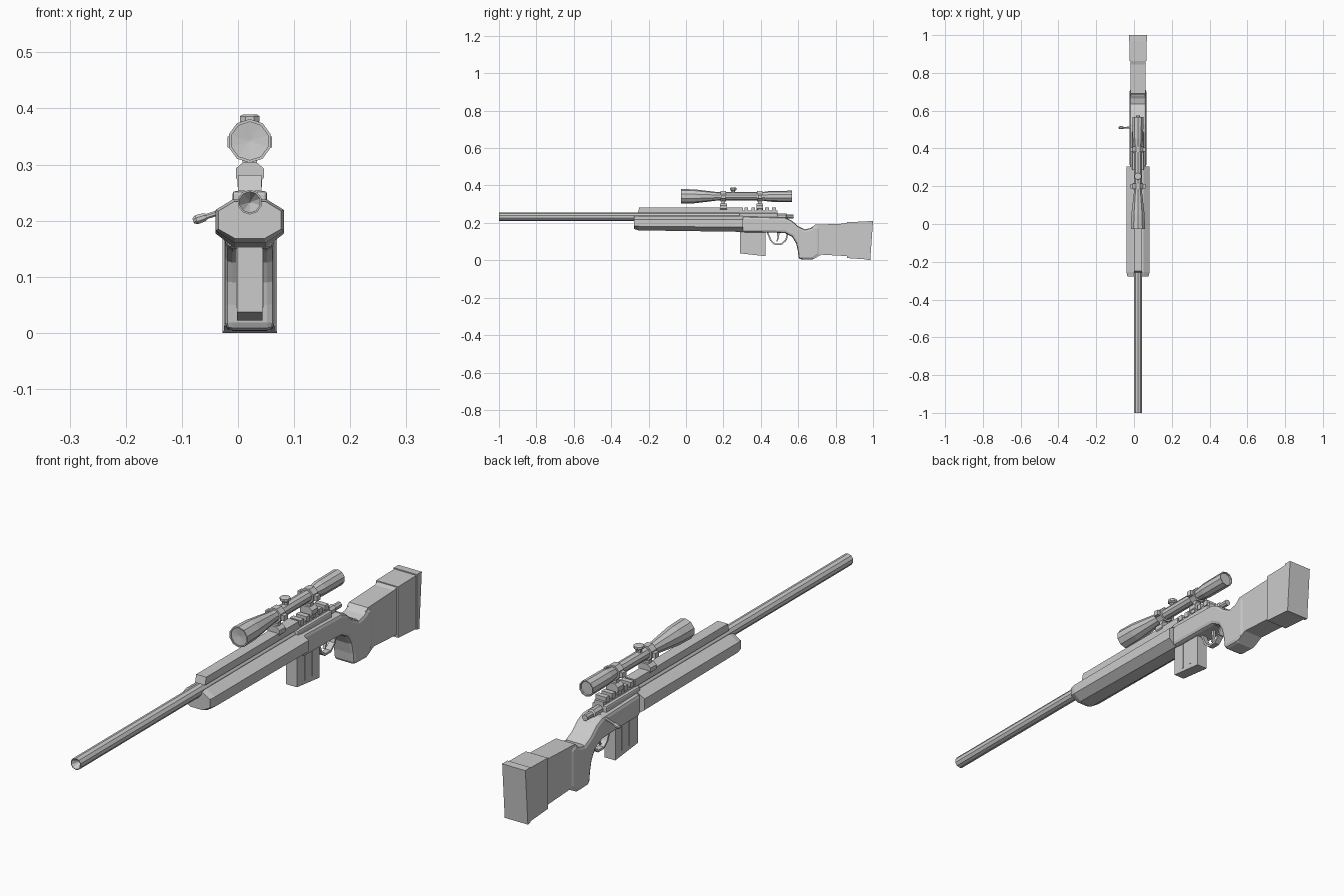
import bpy, bmesh, math
from mathutils import Vector

cube = bpy.data.objects.get("Cube")
if cube:
    bpy.data.objects.remove(cube)

CX = 0.021                      # centre line of the rifle
grey = bpy.data.materials.new("plain grey")
grey.use_nodes = True
colour = (0.6, 0.6, 0.6, 1)
grey.diffuse_color = colour
grey.node_tree.nodes["Principled BSDF"].inputs["Base Color"].default_value = colour


def finish(name, bm, bevel=0):
    bmesh.ops.recalc_face_normals(bm, faces=bm.faces)
    mesh = bpy.data.meshes.new(name)
    bm.to_mesh(mesh)
    bm.free()
    mesh.materials.append(grey)
    ob = bpy.data.objects.new(name, mesh)
    bpy.context.collection.objects.link(ob)
    if bevel:
        mod = ob.modifiers.new("Bevel", "BEVEL")
        mod.width = bevel
        mod.segments = 2
        mod.limit_method = "ANGLE"
        mod.angle_limit = math.radians(50)
    return ob


def side_prism(name, profile, half, bevel=0):
    """Outline in (y, z), extruded across the width."""
    bm = bmesh.new()
    face = bm.faces.new([bm.verts.new((CX - half, y, z)) for y, z in profile])
    new = bmesh.ops.extrude_face_region(bm, geom=[face])["geom"]
    verts = [g for g in new if isinstance(g, bmesh.types.BMVert)]
    bmesh.ops.translate(bm, verts=verts, vec=(2 * half, 0, 0))
    return finish(name, bm, bevel)


def box(name, half, y0, y1, z0, z1, bevel=0):
    return side_prism(name, [(y0, z0), (y1, z0), (y1, z1), (y0, z1)], half, bevel)


def loft(name, rings):
    """Skin between matching rings of points and cap both ends."""
    bm = bmesh.new()
    rows = [[bm.verts.new(p) for p in ring] for ring in rings]
    n = len(rows[0])
    for a, b in zip(rows, rows[1:]):
        for i in range(n):
            j = (i + 1) % n
            bm.faces.new((a[i], a[j], b[j], b[i]))
    bm.faces.new(rows[0])
    bm.faces.new(rows[-1])
    return finish(name, bm)


def lathe(name, profile, start, direction, sides=10):
    """Profile of (distance, radius) turned about a line."""
    d = Vector(direction).normalized()
    up = Vector((0, 0, 1)) if abs(d.z) < 0.9 else Vector((0, 1, 0))
    u = d.cross(up).normalized()
    v = u.cross(d)
    rings = []
    for t, r in profile:
        ring = []
        for i in range(sides):
            a = math.tau * (i + 0.5) / sides
            ring.append(Vector(start) + d * t + r * (math.cos(a) * u + math.sin(a) * v))
        rings.append(ring)
    return loft(name, rings)


def mirrored(half_section, y):
    """Right half of an (x, z) section, mirrored about the centre line."""
    pts = [(CX + x, y, z) for x, z in half_section]
    return pts + [(CX - x, y, z) for x, z in reversed(half_section)]


# Barrel with a countersunk muzzle
lathe("barrel", [(0.03, 0.001), (0, 0.019), (0, 0.022), (1.35, 0.022)],
      (CX, -1, 0.233), (0, 1, 0))

# Forend: faceted trough with a cut-back nose
section = [(0.028, 0.152), (0.061, 0.177), (0.061, 0.219), (0.03, 0.238)]
nose = [(0.026, 0.168), (0.056, 0.185), (0.056, 0.217), (0.028, 0.234)]
front = [(0.028, 0.16), (0.061, 0.182), (0.061, 0.219), (0.03, 0.238)]
loft("forend", [mirrored(nose, -0.278), mirrored(front, -0.255), mirrored(section, 0.305)])

# Receiver bed, wrist and grip in one curved piece
side_prism("grip_stock", [
    (0.3, 0.15), (0.47, 0.148), (0.53, 0.145), (0.568, 0.125), (0.589, 0.09),
    (0.598, 0.05), (0.603, 0.005), (0.675, 0.003), (0.715, 0.027), (0.715, 0.18),
    (0.69, 0.188), (0.665, 0.172), (0.635, 0.165), (0.6, 0.182),
    (0.565, 0.213), (0.53, 0.229), (0.3, 0.235)], 0.044, 0.014)

# Shoulder stock and butt
side_prism("shoulder_stock", [
    (0.68, 0.006), (0.725, 0.03), (0.87, 0.022), (0.87, 0.204), (0.845, 0.196),
    (0.69, 0.19), (0.68, 0.18)], 0.04)
side_prism("butt", [(0.862, 0.012), (0.975, 0.004), (0.975, 0.207), (0.862, 0.205)], 0.046)
side_prism("butt_pad", [(0.97, 0.002), (0.985, 0), (1, 0.21), (0.97, 0.211)], 0.0485)

# Magazine with side ribs
side_prism("magazine", [(0.29, 0.037), (0.425, 0.022), (0.425, 0.17), (0.29, 0.17)], 0.0225)
for y in (0.335, 0.38):
    box("magazine_rib", 0.0245, y, y + 0.008, 0.045, 0.155)

# Receiver top, sight rail and teeth
box("receiver", 0.031, 0.285, 0.49, 0.215, 0.253, 0.006)
side_prism("top_rail", [(-0.257, 0.253), (0.305, 0.253), (0.305, 0.281), (-0.25, 0.281)], 0.021)
box("rear_rail", 0.019, 0.3, 0.49, 0.245, 0.266)
for i in range(5):
    box("rail_tooth", 0.022, 0.312 + i * 0.037, 0.332 + i * 0.037, 0.26, 0.281)

# Bolt and its handle
lathe("bolt", [(0, 0.017), (0.085, 0.017), (0.09, 0.012), (0.125, 0.012)],
      (CX, 0.45, 0.235), (0, 1, 0), 8)
lathe("bolt_handle", [(0, 0.006), (0.08, 0.005), (0.085, 0.008), (0.1, 0.009), (0.106, 0.005)],
      (CX, 0.51, 0.232), (-1, 0, -0.32), 8)

# Trigger guard: open six-sided loop, and trigger
hexagon = [(0.435, 0.15), (0.455, 0.103), (0.475, 0.086), (0.51, 0.086), (0.535, 0.108), (0.545, 0.15)]
for (y0, z0), (y1, z1) in zip(hexagon, hexagon[1:]):
    along = Vector((0, y1 - y0, z1 - z0))
    side = Vector((0, -along.z, along.y)).normalized() * 0.004
    side_prism("trigger_guard", [(y0 - side.y, z0 - side.z), (y1 - side.y, z1 - side.z),
                                 (y1 + side.y, z1 + side.z), (y0 + side.y, z0 + side.z)], 0.011)
side_prism("trigger", [(0.485, 0.15), (0.5, 0.15), (0.497, 0.12), (0.487, 0.1),
                       (0.483, 0.102), (0.489, 0.122)], 0.005)

# Scope: flared objective, tube and eyepiece with recessed ends
SZ = 0.342
lathe("scope", [
    (0.008, 0.001), (0.004, 0.034), (0, 0.034), (0, 0.039), (0.075, 0.037), (0.2, 0.022),
    (0.43, 0.022), (0.48, 0.029), (0.594, 0.03), (0.594, 0.026), (0.588, 0.025),
    (0.588, 0.001)], (CX, -0.027, SZ), (0, 1, 0))

# Scope turret knobs
lathe("turret_post", [(0, 0.011), (0.04, 0.011)], (CX, 0.252, SZ), (0, 0, 1), 8)
lathe("turret_knob", [(0, 0.014), (0.004, 0.019), (0.013, 0.019), (0.016, 0.014)],
      (CX, 0.252, 0.373), (0, 0, 1), 8)

# Two scope mounts: ring, clamp ears, post and foot
foot = [(0.016, 0.268), (0.025, 0.276), (0.025, 0.293), (0.012, 0.304)]
for y in (0.2, 0.395):
    lathe("mount_ring", [(0, 0.03), (0.03, 0.03)], (CX, y - 0.015, SZ), (0, 1, 0), 8)
    box("clamp_ears", 0.04, y - 0.011, y + 0.011, SZ - 0.012, SZ + 0.008)
    box("mount_post", 0.013, y - 0.009, y + 0.009, 0.275, 0.32)
    loft("mount_foot", [mirrored(foot, y - 0.018), mirrored(foot, y + 0.018)])
